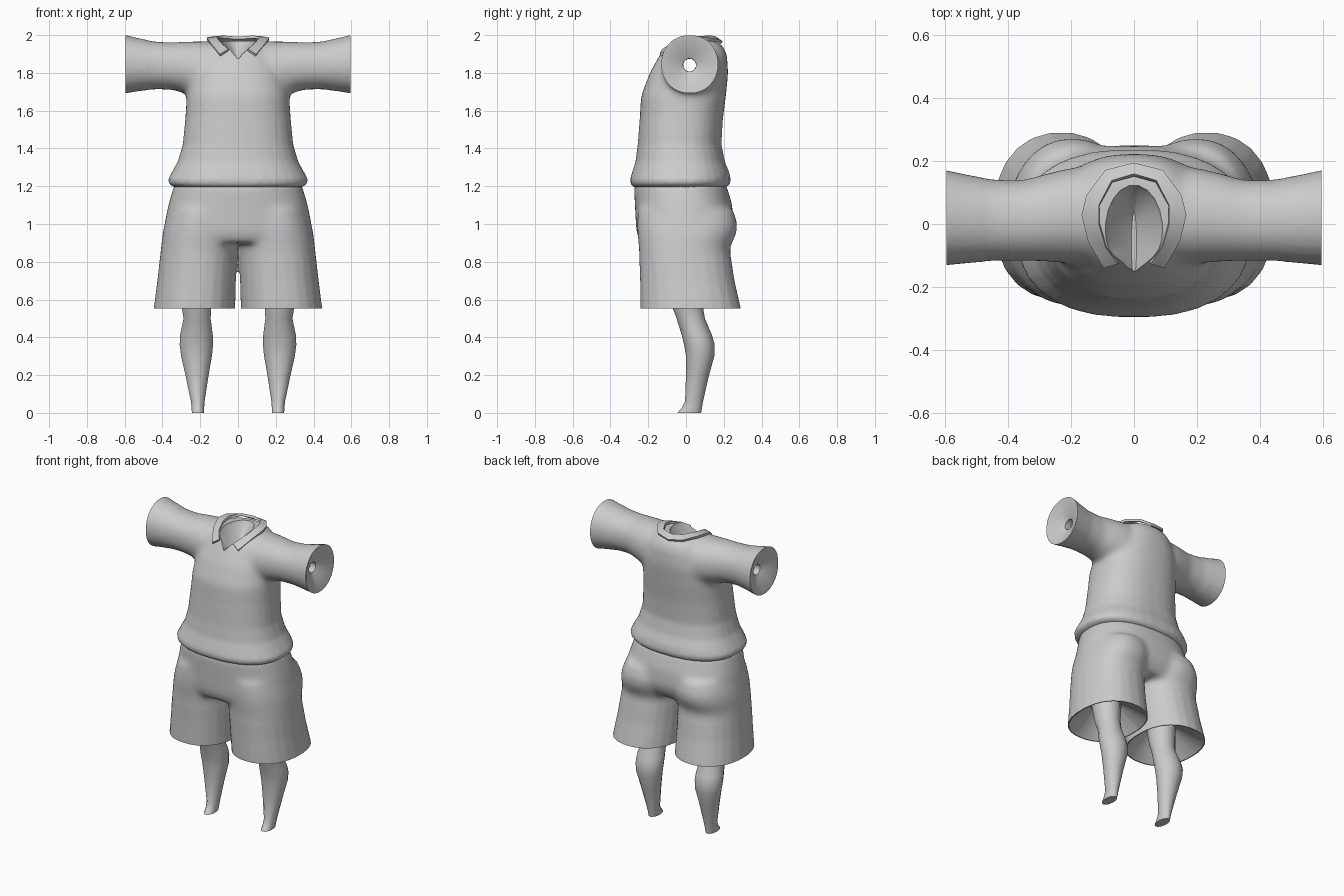
import bpy, bmesh, math

if "Cube" in bpy.data.objects:
    bpy.data.objects.remove(bpy.data.objects["Cube"])


def ring(a0, a1, b0, b1, n, power):
    """Superellipse outline filling the box a0..a1, b0..b1."""
    pts = []
    for i in range(n):
        t = 2 * math.pi * (i + 0.5) / n
        c, s = math.cos(t), math.sin(t)
        pts.append(((a0 + a1) / 2 + (a1 - a0) / 2 * math.copysign(abs(c) ** (2 / power), c),
                    (b0 + b1) / 2 + (b1 - b0) / 2 * math.copysign(abs(s) ** (2 / power), s)))
    return pts


def make(name, bm):
    bmesh.ops.recalc_face_normals(bm, faces=bm.faces)
    me = bpy.data.meshes.new(name)
    bm.to_mesh(me)
    bm.free()
    ob = bpy.data.objects.new(name, me)
    bpy.context.collection.objects.link(ob)
    return ob


def loft(name, sections, n=24, power=2.0, axis='z', side=1):
    """Closed solid through sections (t, a0, a1, b0, b1) along an axis."""
    bm = bmesh.new()
    rows = []
    for t, *box in sections:
        rows.append([bm.verts.new((side * a, b, t) if axis == 'z' else (side * t, a, b))
                     for a, b in ring(*box, n, power)])
    for r, q in zip(rows, rows[1:]):
        for i in range(n):
            j = (i + 1) % n
            bm.faces.new((r[i], r[j], q[j], q[i]))
    bm.faces.new(rows[0])
    bm.faces.new(rows[-1])
    return make(name, bm)


def bake(ob):
    bpy.context.view_layer.update()
    dg = bpy.context.evaluated_depsgraph_get()
    me = bpy.data.meshes.new_from_object(ob.evaluated_get(dg))
    ob.modifiers.clear()
    ob.data = me


def combine(ob, other, op):
    m = ob.modifiers.new(op, 'BOOLEAN')
    m.operation, m.object, m.solver = op, other, 'EXACT'
    bake(ob)
    bpy.data.objects.remove(other)


def blend(ob, inside, steps):
    """Voxel remesh, then soften the joins where inside(co) is true."""
    m = ob.modifiers.new('remesh', 'REMESH')
    m.mode, m.voxel_size = 'VOXEL', 0.012
    bake(ob)
    bm = bmesh.new()
    bm.from_mesh(ob.data)
    for k in range(steps + 2):
        verts = [v for v in bm.verts if k < 2 or inside(v.co)]
        bmesh.ops.smooth_vert(bm, verts=verts, factor=0.5, use_axis_x=True,
                              use_axis_y=True, use_axis_z=True)
    bm.to_mesh(ob.data)
    bm.free()


def smooth(ob, deg=35):
    bpy.ops.object.select_all(action='DESELECT')
    ob.select_set(True)
    bpy.context.view_layer.objects.active = ob
    bpy.ops.object.shade_smooth_by_angle(angle=math.radians(deg))


# Shirt: torso plus one sleeve tube running across the shoulders
shirt = loft('shirt', [
    (1.195, -.34, .34, -.28, .215), (1.212, -.367, .367, -.294, .234),
    (1.235, -.372, .372, -.297, .238), (1.27, -.353, .353, -.287, .231),
    (1.33, -.32, .32, -.268, .206), (1.42, -.293, .293, -.256, .188),
    (1.55, -.28, .28, -.246, .195), (1.68, -.272, .272, -.238, .212),
    (1.80, -.25, .25, -.192, .224), (1.90, -.20, .20, -.137, .217),
    (1.95, -.16, .16, -.10, .192), (1.97, -.12, .12, -.06, .15)], 32, 2.4)
half = [(.20, -.125, .18, 1.67, 1.968), (.28, -.12, .16, 1.69, 1.967),
        (.35, -.118, .14, 1.71, 1.962), (.45, -.118, .142, 1.712, 1.968),
        (.53, -.125, .157, 1.702, 1.985), (.60, -.132, .172, 1.69, 2.002),
        (.63, -.134, .176, 1.687, 2.007)]
sleeves = loft('sleeves', [(-s[0], *s[1:]) for s in half[::-1]] + half, 24, 2.1, 'x')
combine(shirt, sleeves, 'UNION')
blend(shirt, lambda c: c.z > 1.55 and abs(c.x) < .48, 14)

# Recessed cuffs, arm holes and V neck
for side in (1, -1):
    cuff = loft('cuff_cutter', [(.50, -.016, .054, 1.806, 1.876), (.54, -.016, .054, 1.806, 1.876),
                                (.595, -.126, .166, 1.697, 1.995), (.595, -.3, .3, 1.5, 2.2),
                                (.70, -.3, .3, 1.5, 2.2)], 16, 2, 'x', side)
    combine(shirt, cuff, 'DIFFERENCE')
combine(shirt, loft('arm_hole_cutter', [(x, -.015, .053, 1.807, 1.875) for x in (-.55, .55)],
                    12, 2, 'x'), 'DIFFERENCE')
combine(shirt, loft('neck_cutter', [(1.875, -.008, .008, -.17, .04), (1.95, -.085, .085, -.17, .115),
                                    (2.05, -.12, .12, -.17, .16)], 20, 2), 'DIFFERENCE')
smooth(shirt)

# Collar: folded band, open at the front
inner = [(0, .155, 1.985), (.07, .135, 1.99), (.11, .06, 1.988), (.11, 0, 1.978),
         (.088, -.07, 1.952), (.05, -.122, 1.92)]
outer = [(0, .19, 1.96), (.09, .168, 1.97), (.15, .09, 1.982), (.165, .03, 1.98),
         (.145, -.05, 1.952), (.095, -.135, 1.893)]
bm = bmesh.new()
rows = []
for edge in (inner, outer):
    full = [(-x, y, z) for x, y, z in edge[:0:-1]] + edge
    rows.append([bm.verts.new(p) for p in full])
for i in range(len(rows[0]) - 1):
    bm.faces.new((rows[0][i], rows[0][i + 1], rows[1][i + 1], rows[1][i]))
collar = make('collar', bm)
m = collar.modifiers.new('thickness', 'SOLIDIFY')
m.thickness, m.offset = .016, 0
bake(collar)
smooth(collar, 50)

# Shorts: hips plus two wide legs
shorts = loft('shorts', [
    (.90, -.39, .39, -.24, .20), (.95, -.398, .398, -.262, .235), (1.0, -.39, .39, -.266, .252),
    (1.1, -.37, .37, -.271, .246), (1.22, -.335, .335, -.277, .21)], 32, 2.4)
for side in (1, -1):
    combine(shorts, loft('short_leg', [
        (.53, .014, .450, -.242, .294), (.56, .014, .446, -.242, .29), (.70, .01, .428, -.244, .258),
        (.87, .004, .409, -.25, .232), (.95, 0, .40, -.258, .268), (1.0, 0, .388, -.26, .275),
        (1.08, .01, .36, -.255, .25)], 24, 2.25, 'z', side), 'UNION')
blend(shorts, lambda c: c.z > .82, 14)
for side in (1, -1):
    combine(shorts, loft('hem_cutter', [
        (.48, -.03, .6, -.4, .4), (.553, -.03, .6, -.4, .4), (.553, .02, .440, -.235, .284),
        (.68, .13, .31, -.10, .09)], 24, 2.25, 'z', side), 'DIFFERENCE')
smooth(shorts)

# Lower legs
for side, name in ((1, 'left_leg'), (-1, 'right_leg')):
    leg = loft(name, [
        (0, .18, .245, -.045, .08), (.03, .178, .247, -.02, .085), (.06, .176, .25, -.005, .09),
        (.2, .154, .28, .0, .122), (.3, .136, .303, .0, .15), (.36, .13, .311, -.01, .152),
        (.41, .131, .309, -.022, .138), (.5, .143, .29, -.05, .10), (.56, .14, .30, -.072, .09),
        (.69, .13, .31, -.10, .09)], 14, 2, 'z', side)
    smooth(leg, 50)
